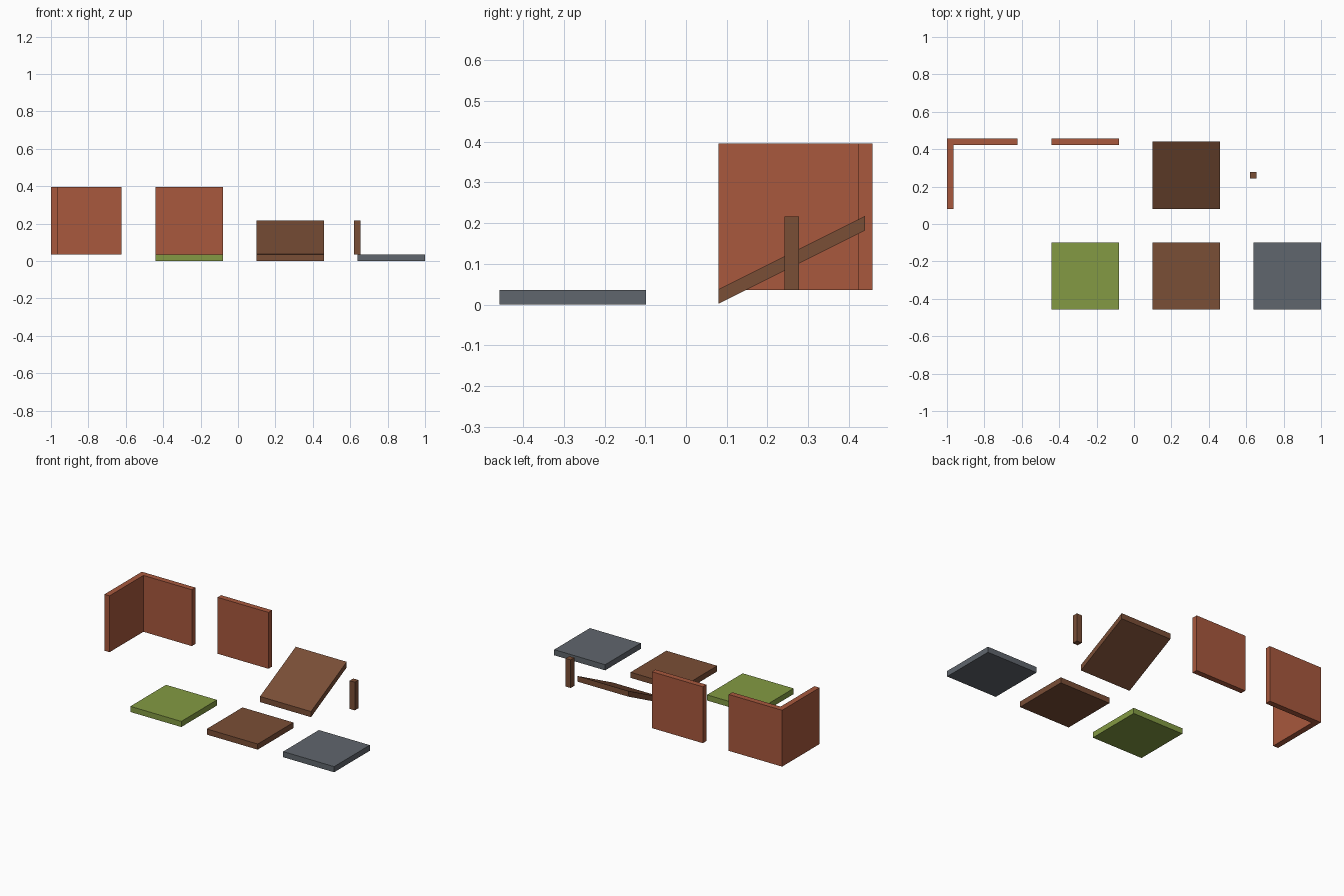
import bpy, bmesh

if "Cube" in bpy.data.objects:
    bpy.data.objects.remove(bpy.data.objects["Cube"])

T = 0.036   # panel thickness
S = 0.36    # tile size


def material(name, rgb):
    lin = [((c / 255 + 0.055) / 1.055) ** 2.4 for c in rgb]
    m = bpy.data.materials.new(name)
    m.diffuse_color = (*lin, 1)
    m.use_nodes = True
    m.node_tree.nodes["Principled BSDF"].inputs["Base Color"].default_value = m.diffuse_color
    return m


brick = material("brick_red", (168, 88, 61))
wood = material("wood_brown", (122, 78, 54))
grass = material("grass_green", (131, 154, 67))
stone = material("stone_grey", (96, 102, 109))


def prism(name, profile, axis, lo, hi, mat):
    """Extrude a 2D outline along x (outline is y,z) or z (outline is x,y)."""
    bm = bmesh.new()
    pts = [(lo, a, b) if axis == 'x' else (a, b, lo) for a, b in profile]
    face = bm.faces.new([bm.verts.new(p) for p in pts])
    ext = bmesh.ops.extrude_face_region(bm, geom=[face])
    d = hi - lo
    bmesh.ops.translate(bm, vec=(d, 0, 0) if axis == 'x' else (0, 0, d),
                        verts=[v for v in ext['geom'] if isinstance(v, bmesh.types.BMVert)])
    bmesh.ops.recalc_face_normals(bm, faces=bm.faces)
    me = bpy.data.meshes.new(name)
    bm.to_mesh(me)
    bm.free()
    me.materials.append(mat)
    ob = bpy.data.objects.new(name, me)
    bpy.context.collection.objects.link(ob)
    return ob


def box(name, x0, x1, y0, y1, z0, z1, mat):
    return prism(name, [(x0, y0), (x1, y0), (x1, y1), (x0, y1)], 'z', z0, z1, mat)


# Floor tiles in the front row
for name, x, mat in (("grass_floor", -0.44, grass),
                     ("wood_floor", 0.10, wood),
                     ("stone_floor", 0.64, stone)):
    box(name, x, x + S, -0.458, -0.098, 0, T, mat)

# L-shaped corner wall
prism("corner_wall",
      [(-1, 0.08), (-0.964, 0.08), (-0.964, 0.422), (-0.622, 0.422), (-0.622, 0.458), (-1, 0.458)],
      'z', T, T + S, brick)

# Straight wall
box("straight_wall", -0.44, -0.08, 0.422, 0.458, T, T + S, brick)

# Sloped ramp with vertical ends
prism("ramp", [(0.08, 0.002), (0.44, 0.182), (0.44, 0.218), (0.08, 0.038)],
      'x', 0.10, 0.46, wood)

# Short post
box("post", 0.62, 0.656, 0.242, 0.278, T, T + S / 2, wood)
